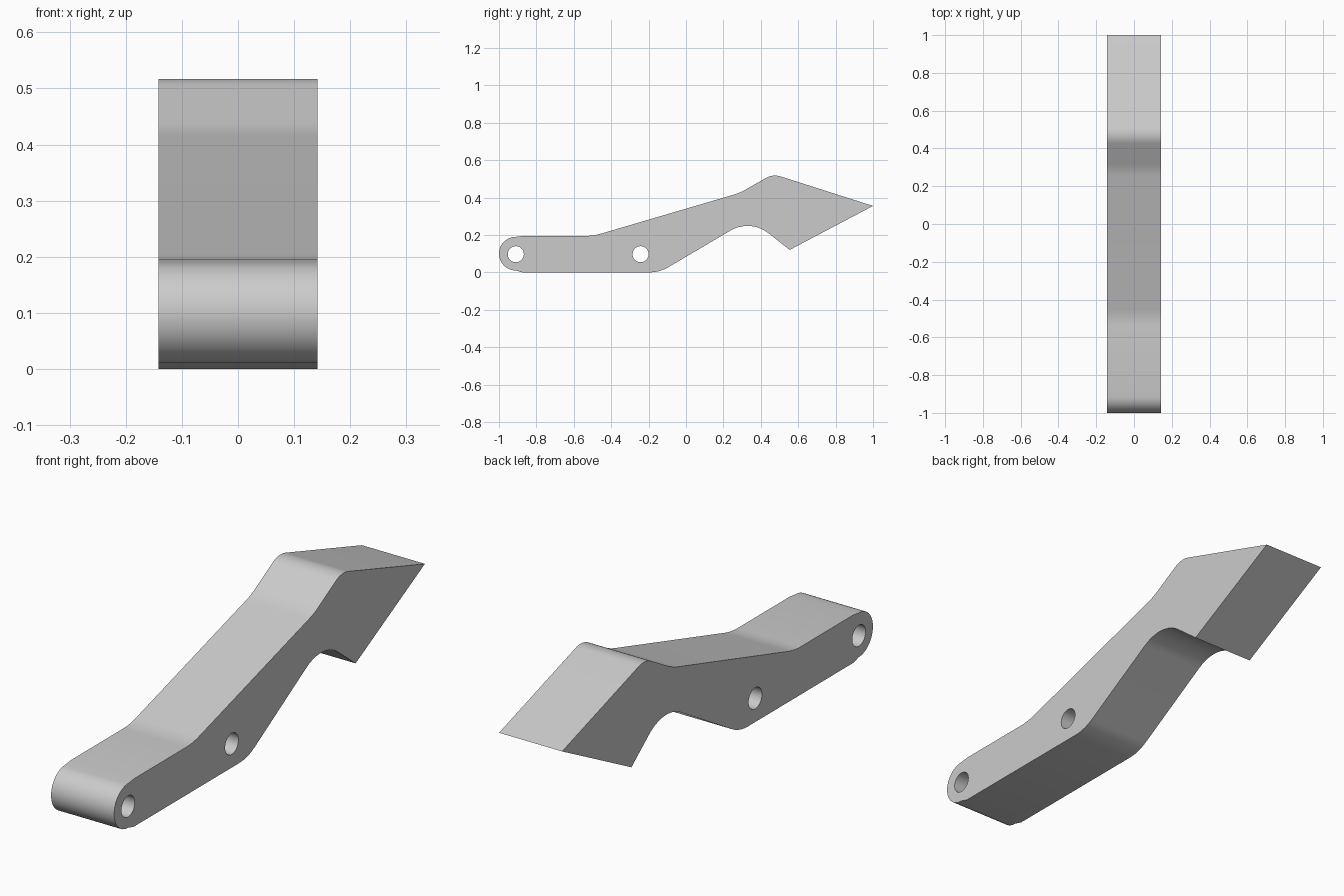
import bpy, bmesh
from math import pi, sin, cos, tan, radians
from mathutils import Vector

if "Cube" in bpy.data.objects:
    bpy.data.objects.remove(bpy.data.objects["Cube"])

HALF_WIDTH = 0.142


def fillet(prev, corner, nxt, radius, steps=10):
    """Points of a rounded corner."""
    c = Vector(corner)
    a, b = (Vector(prev) - c).normalized(), (Vector(nxt) - c).normalized()
    half = a.angle(b) / 2
    centre = c + (a + b).normalized() * radius / sin(half)
    start = c + a * radius / tan(half) - centre
    end = c + b * radius / tan(half) - centre
    sweep = start.angle(end)
    return [centre + (start * sin(sweep * (1 - i / steps)) + end * sin(sweep * i / steps)) / sin(sweep)
            for i in range(steps + 1)]


def arc(cy, cz, r, a0, a1, n):
    return [Vector((cy + r * cos(a0 + (a1 - a0) * i / n), cz + r * sin(a0 + (a1 - a0) * i / n)))
            for i in range(n + 1)]


def add_loop(curve, pts):
    spline = curve.splines.new('POLY')
    spline.points.add(len(pts) - 1)
    for p, q in zip(spline.points, pts):
        p.co = (q[0], q[1], 0, 1)
    spline.use_cyclic_u = True


# Side outline: (y, z, corner radius)
corners = [(-0.875, 0, 0), (-0.141, 0, 0.2), (0.344, 0.286, 0.18), (0.554, 0.12, 0),
           (1.0, 0.355, 0), (0.465, 0.526, 0.1), (0.288, 0.425, 0.3),
           (-0.495, 0.195, 0.3), (-0.87, 0.195, 0)]
outline = []
for i, (y, z, r) in enumerate(corners):
    if r:
        outline += fillet(corners[i - 1][:2], (y, z), corners[i + 1][:2], r)
    else:
        outline.append(Vector((y, z)))
# Rounded pivot end
outline += arc(-0.91, 0.1, 0.09, pi / 2, 3 * pi / 2, 24)

# Extruded lever body with two pin holes
curve = bpy.data.curves.new("lever_arm", 'CURVE')
curve.dimensions = '2D'
curve.fill_mode = 'BOTH'
curve.extrude = HALF_WIDTH
add_loop(curve, outline)
for hole_y in (-0.91, -0.243):
    add_loop(curve, arc(hole_y, 0.097, 0.043, 0, 2 * pi, 32)[:-1])

lever = bpy.data.objects.new("lever_arm", curve)
bpy.context.collection.objects.link(lever)
lever.rotation_euler = (pi / 2, 0, pi / 2)
bpy.context.view_layer.objects.active = lever
lever.select_set(True)
bpy.ops.object.convert(target='MESH')
lever = bpy.context.object
bpy.ops.object.transform_apply(location=False, rotation=True, scale=True)

# Weld caps to walls
bm = bmesh.new()
bm.from_mesh(lever.data)
bmesh.ops.remove_doubles(bm, verts=bm.verts, dist=1e-4)
bmesh.ops.recalc_face_normals(bm, faces=bm.faces)
bm.to_mesh(lever.data)
bm.free()
bpy.ops.object.shade_smooth_by_angle(angle=radians(30))
